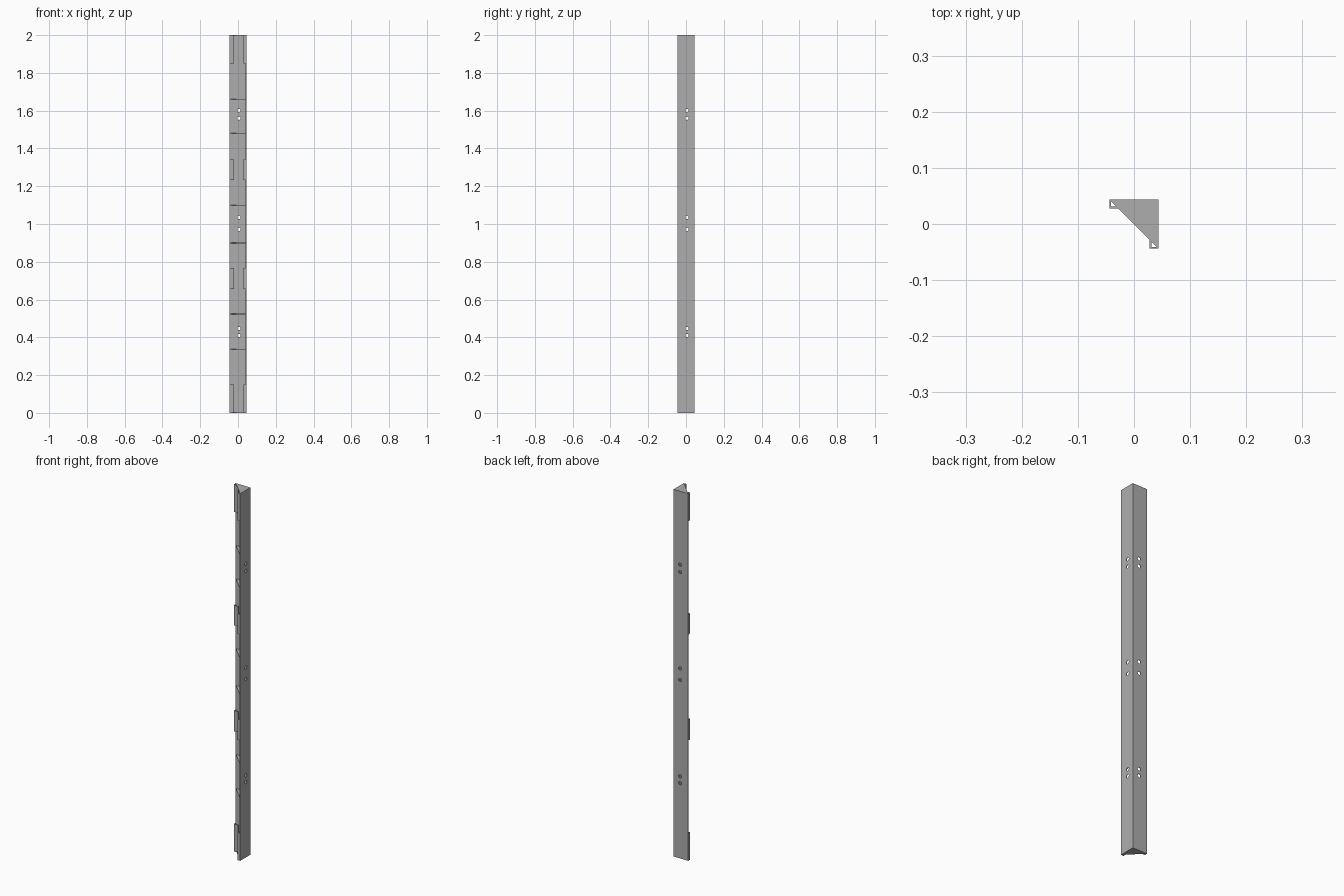
import bpy, bmesh
from mathutils import Matrix

cube = bpy.data.objects.get("Cube")
if cube:
    bpy.data.objects.remove(cube, do_unlink=True)

H = 0.044      # half width of the angle post
T = 0.003      # sheet thickness
LIP = 0.016    # depth of the folded lip
HOOK = 0.024   # length of the returned hook

steel = bpy.data.materials.new("grey_steel")
steel.use_nodes = True
grey = (0.42, 0.42, 0.42, 1)
steel.diffuse_color = grey
steel.node_tree.nodes["Principled BSDF"].inputs["Base Color"].default_value = grey


def finish(name, bm):
    bmesh.ops.recalc_face_normals(bm, faces=bm.faces)
    mesh = bpy.data.meshes.new(name)
    bm.to_mesh(mesh)
    bm.free()
    mesh.materials.append(steel)
    obj = bpy.data.objects.new(name, mesh)
    bpy.context.collection.objects.link(obj)
    return obj


def prism(name, outline, z0, z1):
    """Extrude a flat outline from z0 up to z1."""
    bm = bmesh.new()
    face = bm.faces.new([bm.verts.new((x, y, z0)) for x, y in outline])
    top = bmesh.ops.extrude_face_region(bm, geom=[face])["geom"]
    bmesh.ops.translate(bm, vec=(0, 0, z1 - z0),
                        verts=[v for v in top if isinstance(v, bmesh.types.BMVert)])
    return finish(name, bm)


# Angle post: two walls meeting at the back corner
I = H - T
post = prism("angle_post", [(-H, H), (H, H), (H, -H), (I, -H), (I, I), (-H, I)], 0, 2)

# Pairs of bolt holes through both walls
bm = bmesh.new()
for z in (1.6, 1.56, 1.035, 0.972, 0.447, 0.41):
    for axis, place in (("X", (0.005, H, z)), ("Y", (H, 0.005, z))):
        bmesh.ops.create_cone(
            bm, cap_ends=True, segments=16, radius1=0.009, radius2=0.009, depth=0.02,
            matrix=Matrix.Translation(place) @ Matrix.Rotation(1.5708, 4, axis))
cutter = finish("hole_cutter", bm)
cutter.hide_render = True
cut = post.modifiers.new("bolt_holes", "BOOLEAN")
cut.object = cutter
cut.operation = "DIFFERENCE"
cut.solver = "EXACT"
bpy.context.view_layer.update()
graph = bpy.context.evaluated_depsgraph_get()
cut_mesh = bpy.data.meshes.new_from_object(post.evaluated_get(graph))
post.modifiers.clear()
post.data = cut_mesh
bpy.data.objects.remove(cutter, do_unlink=True)

# Triangular stiffener plates, with one closing each end
for i, z in enumerate((0, 0.336, 0.522, 0.898, 1.098, 1.478, 1.66, 2 - T)):
    prism(f"stiffener_plate_{i + 1}", [(-I, I), (I, I), (I, -I)], z, z + T)

# Folded hook tabs on the free edge of each wall, mirrored across the diagonal
hook = [(-H, H), (-H, H - LIP), (-H + HOOK, H - LIP), (-H + HOOK, H - LIP + T),
        (-H + T, H - LIP + T), (-H + T, H)]
for i, (z0, z1) in enumerate(((0, 0.15), (0.655, 0.768), (1.232, 1.342), (1.85, 2))):
    prism(f"back_wall_hook_{i + 1}", hook, z0, z1)
    prism(f"side_wall_hook_{i + 1}", [(y, x) for x, y in hook], z0, z1)
